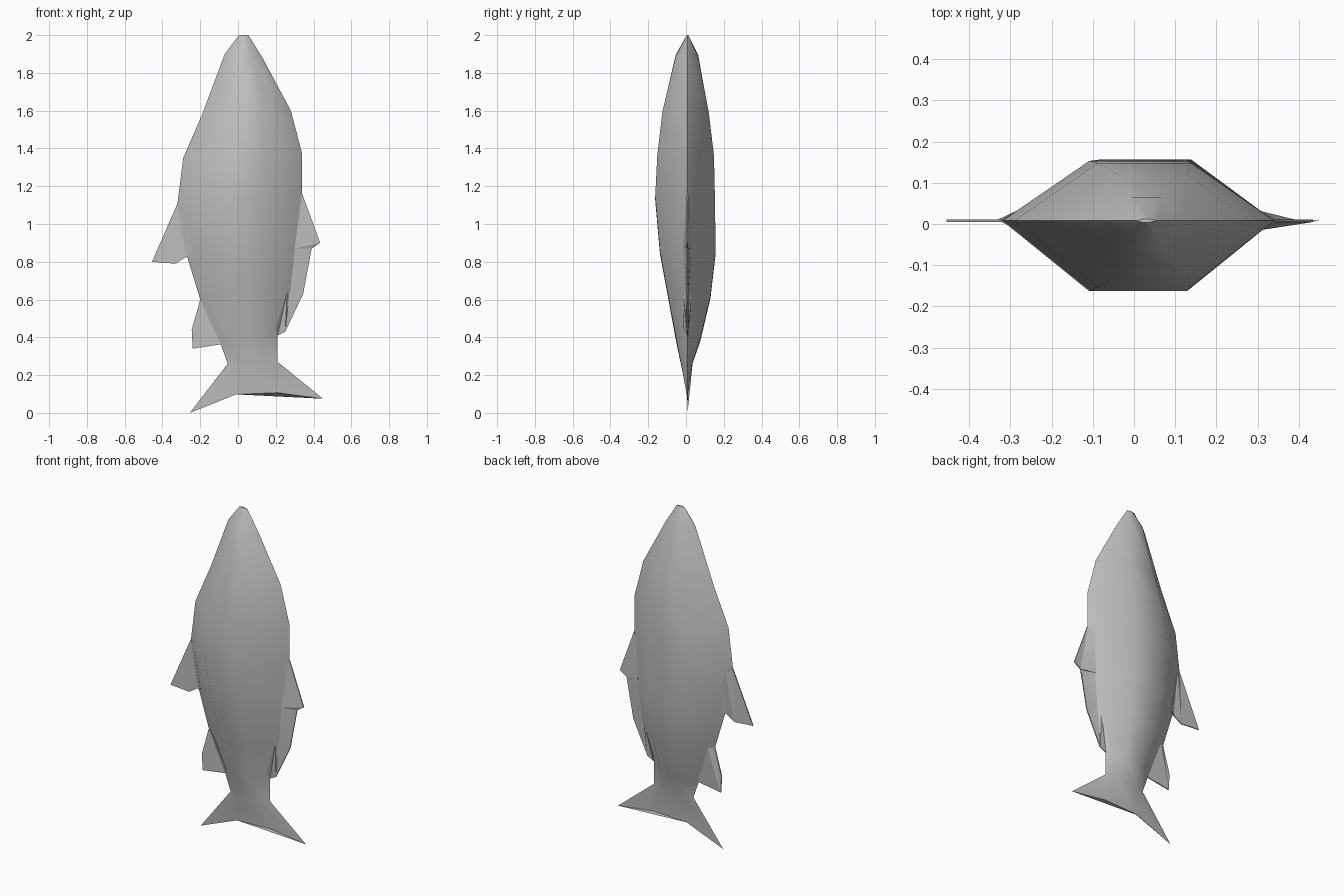
import bpy, bmesh, math

if "Cube" in bpy.data.objects:
    bpy.data.objects.remove(bpy.data.objects["Cube"], do_unlink=True)

# Single plain grey material
grey = bpy.data.materials.new("plain grey")
grey.use_nodes = True
grey.diffuse_color = (0.52, 0.52, 0.52, 1)
grey.node_tree.nodes["Principled BSDF"].inputs["Base Color"].default_value = (0.52, 0.52, 0.52, 1)

MID = 0.008  # y of the body's side edges and the fins


def finish(name, bm, angle):
    bmesh.ops.remove_doubles(bm, verts=bm.verts, dist=0.0005)
    bmesh.ops.recalc_face_normals(bm, faces=bm.faces)
    mesh = bpy.data.meshes.new(name)
    bm.to_mesh(mesh)
    bm.free()
    mesh.materials.append(grey)
    obj = bpy.data.objects.new(name, mesh)
    bpy.context.collection.objects.link(obj)
    bpy.ops.object.select_all(action='DESELECT')
    obj.select_set(True)
    bpy.context.view_layer.objects.active = obj
    bpy.ops.object.shade_smooth_by_angle(angle=math.radians(angle))
    return obj


def hexagon(xl, zl, xr, zr, front, back, a=0.32, b=0.68):
    """Six-sided section: two side edges, two front and two back ridges."""
    def at(t, y):
        return (xl + (xr - xl) * t, y, zl + (zr - zl) * t)
    return [at(0, MID), at(a, front), at(b, front), at(1, MID), at(b, back), at(a, back)]


# Body sections: left x, left z, right x, right z, front y, back y
sections = [
    (0.005, 2.00, 0.055, 2.00, 0.004, 0.012),
    (-0.07, 1.90, 0.13, 1.88, -0.055, 0.065),
    (-0.19, 1.58, 0.28, 1.60, -0.125, 0.12),
    (-0.29, 1.35, 0.34, 1.37, -0.152, 0.148),
    (-0.32, 1.11, 0.34, 1.16, -0.163, 0.153),
    (-0.27, 0.83, 0.33, 0.87, -0.138, 0.157),
    (-0.20, 0.60, 0.29, 0.63, -0.095, 0.13),
    (-0.09, 0.36, 0.21, 0.41, -0.052, 0.075),
]
rings = [hexagon(*s) for s in sections]
rings.append(hexagon(-0.055, 0.26, 0.21, 0.27, -0.028, 0.035, 0.22, 0.78))
# Forked tail: the last section is flattened, with the side edges drawn out
rings.append([(-0.255, MID, 0.0), (-0.01, MID - 0.002, 0.098), (0.21, MID - 0.002, 0.107),
              (0.45, MID, 0.075), (0.21, MID + 0.002, 0.107), (-0.01, MID + 0.002, 0.098)])

bm = bmesh.new()
loops = [[bm.verts.new(p) for p in ring] for ring in rings]
for upper, lower in zip(loops, loops[1:]):
    for i in range(6):
        j = (i + 1) % 6
        bm.faces.new((upper[i], upper[j], lower[j], lower[i]))
bm.faces.new(loops[0])
bm.faces.new(loops[-1])
finish("body_and_tail", bm, 48)


def fin(name, root, edge):
    """Wedge between a thick root line inside the body and a thin outer edge."""
    points = [(x, z, 0.024) for x, z in root] + [(x, z, 0.003) for x, z in edge]
    bm = bmesh.new()
    sides = [[bm.verts.new((x, MID + s * h, z)) for x, z, h in points] for s in (-1, 1)]
    n = len(points)
    for side in sides:
        bm.faces.new(side)
    for i in range(n):
        j = (i + 1) % n
        bm.faces.new((sides[0][i], sides[0][j], sides[1][j], sides[1][i]))
    bmesh.ops.triangulate(bm, faces=[f for f in bm.faces if len(f.verts) > 4])
    finish(name, bm, 20)


# Fins on the belly side
fin("belly_fin", [(-0.24, 0.83), (-0.285, 1.09)],
    [(-0.32, 1.11), (-0.455, 0.80), (-0.33, 0.79), (-0.275, 0.825)])
fin("rear_belly_fin", [(-0.065, 0.39), (-0.165, 0.60)],
    [(-0.20, 0.60), (-0.245, 0.44), (-0.24, 0.34), (-0.09, 0.363)])
# Fins on the back ridge
fin("upper_back_fin", [(0.305, 1.12), (0.30, 0.87)],
    [(0.39, 0.87), (0.435, 0.90), (0.34, 1.16)])
fin("lower_back_fin", [(0.20, 0.45), (0.26, 0.64), (0.30, 0.90)],
    [(0.37, 0.93), (0.39, 0.87), (0.345, 0.63), (0.25, 0.43), (0.21, 0.41)])
